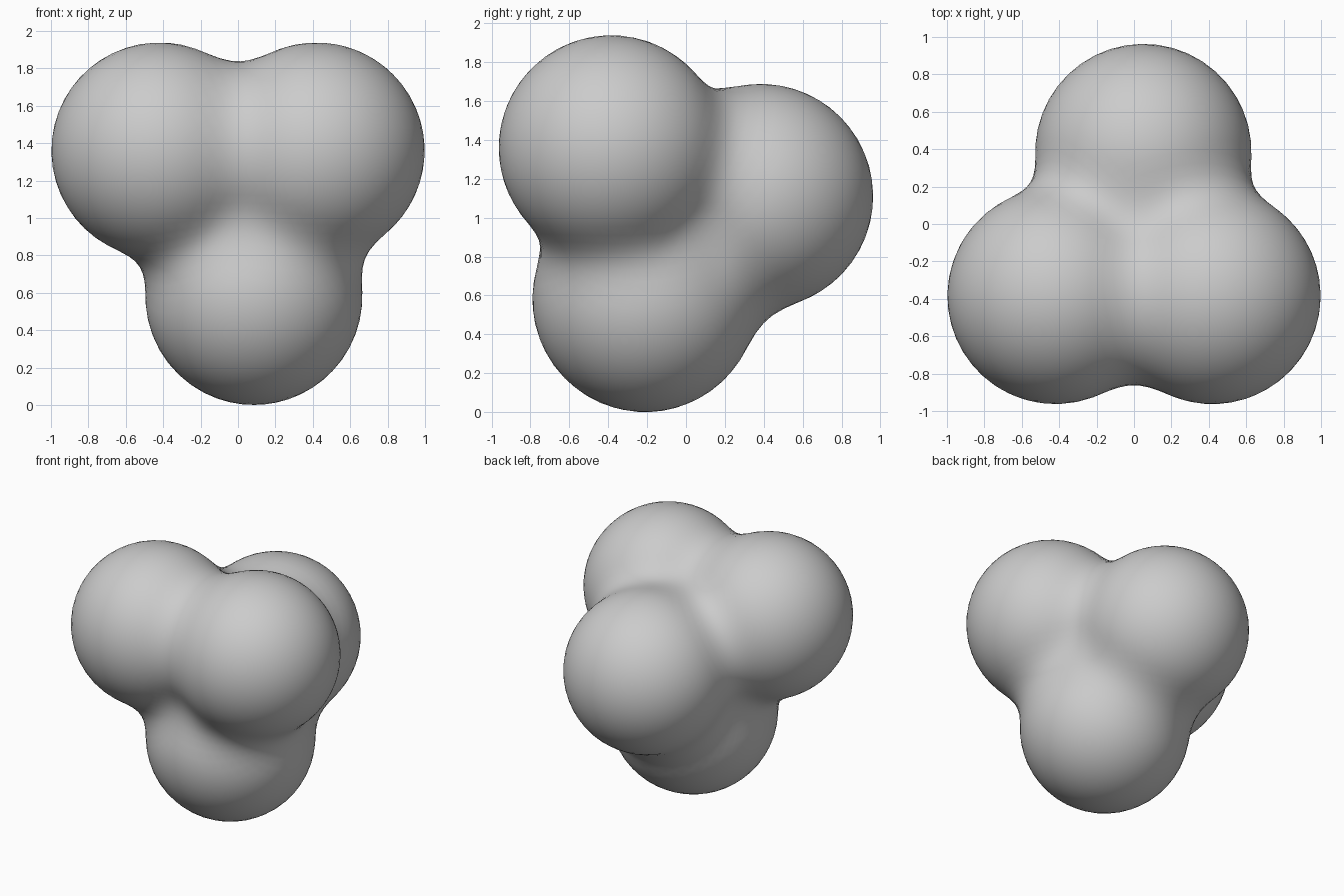
import bpy, bmesh
from mathutils import Vector

if "Cube" in bpy.data.objects:
    bpy.data.objects.remove(bpy.data.objects["Cube"])

# Four overlapping lobes: centre and radius
LOBES = [
    (Vector((-0.42, -0.385, 1.36)), 0.578),  # front left
    (Vector((0.42, -0.385, 1.36)), 0.578),   # front right
    (Vector((0.05, 0.385, 1.11)), 0.578),    # back
    (Vector((0.085, -0.21, 0.58)), 0.58),    # bottom
]
CORE = Vector((0.04, -0.15, 1.12))
BLEND = 0.23


def smooth_min(a, b):
    h = max(BLEND - abs(a - b), 0) / BLEND
    return min(a, b) - h * h * BLEND / 4


def distance(p):
    d = None
    for centre, radius in LOBES:
        s = (p - centre).length - radius
        d = s if d is None else smooth_min(d, s)
    return d


def project(direction):
    # Bisect from the core to the blended surface
    lo, hi = 0.0, 2.0
    for _ in range(22):
        mid = (lo + hi) / 2
        if distance(CORE + direction * mid) < 0:
            lo = mid
        else:
            hi = mid
    return CORE + direction * lo


# Single skin wrapped around the blended lobes
bm = bmesh.new()
bmesh.ops.create_icosphere(bm, subdivisions=5, radius=1)
for v in bm.verts:
    v.co = project(v.co.normalized())

# Even out the spacing, then pull back onto the surface
for _ in range(6):
    bmesh.ops.smooth_vert(bm, verts=bm.verts, factor=0.5,
                          use_axis_x=True, use_axis_y=True, use_axis_z=True)
    for v in bm.verts:
        v.co = project((v.co - CORE).normalized())

for f in bm.faces:
    f.smooth = True
mesh = bpy.data.meshes.new("lobed_cluster")
bm.to_mesh(mesh)
bm.free()
obj = bpy.data.objects.new("lobed_cluster", mesh)
bpy.context.collection.objects.link(obj)
